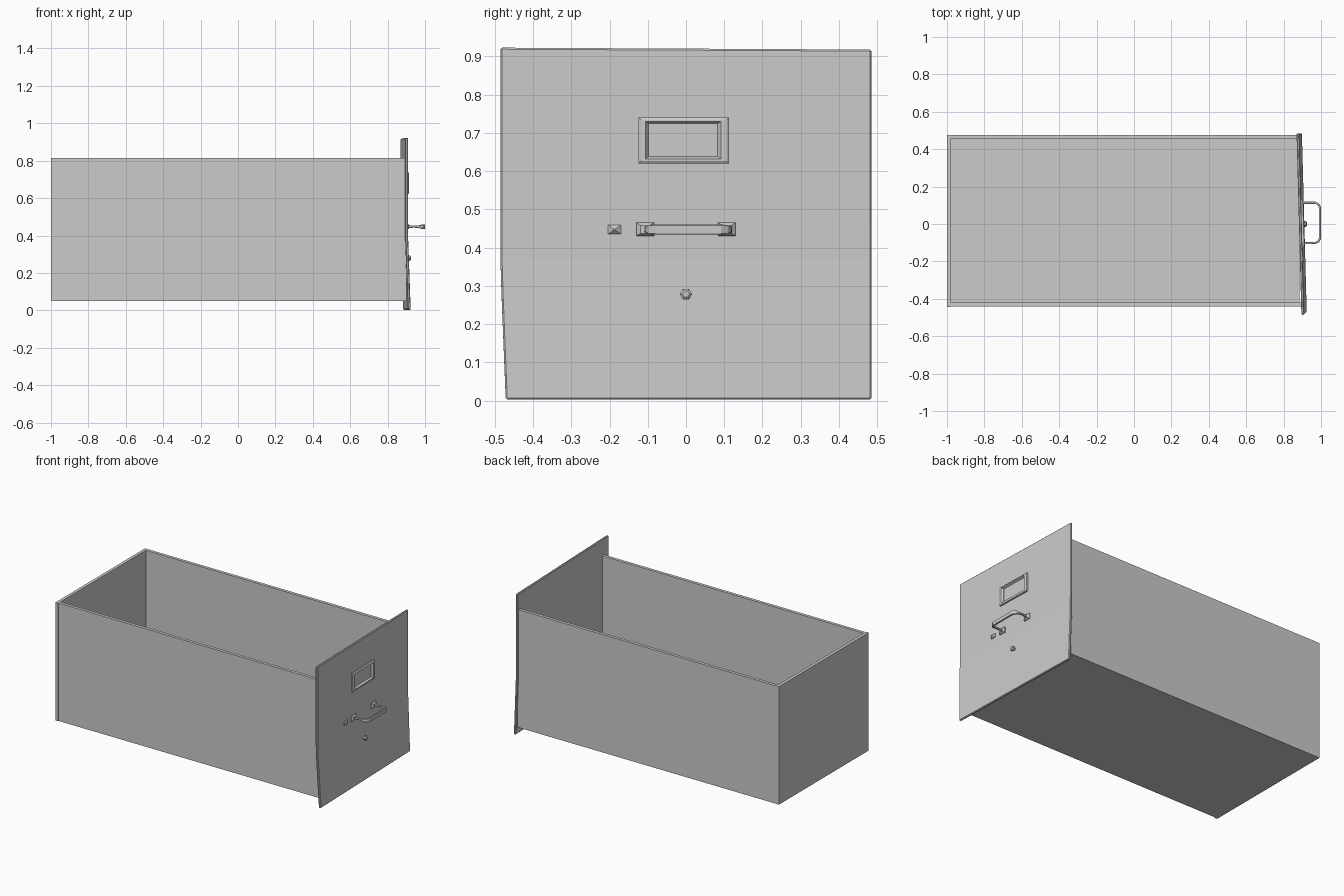
import bpy, bmesh, math
from mathutils import Vector

if "Cube" in bpy.data.objects:
    bpy.data.objects.remove(bpy.data.objects["Cube"], do_unlink=True)

grey = bpy.data.materials.new("painted_grey_steel")
grey.use_nodes = True
STEEL = (0.6, 0.6, 0.6, 1)
grey.diffuse_color = STEEL
grey.node_tree.nodes["Principled BSDF"].inputs["Base Color"].default_value = STEEL


def finish(name, bm, bevel=0):
    """Turn a bmesh into a named object with the steel material."""
    bmesh.ops.recalc_face_normals(bm, faces=bm.faces)
    mesh = bpy.data.meshes.new(name)
    bm.to_mesh(mesh)
    bm.free()
    mesh.materials.append(grey)
    ob = bpy.data.objects.new(name, mesh)
    bpy.context.collection.objects.link(ob)
    if bevel:
        mod = ob.modifiers.new("edge", "BEVEL")
        mod.width, mod.segments, mod.limit_method = bevel, 1, 'ANGLE'
    return ob


def box(name, lo, hi, bevel=0):
    bm = bmesh.new()
    bmesh.ops.create_cube(bm, size=1)
    lo, hi = Vector(lo), Vector(hi)
    for v in bm.verts:
        v.co = (lo + hi) / 2 + v.co * (hi - lo)
    return finish(name, bm, bevel)


def skin(name, rings, bevel=0, closed=False):
    """Join successive rings of points with quads; cap the ends if open."""
    bm = bmesh.new()
    loops = [[bm.verts.new(p) for p in ring] for ring in rings]
    pairs = list(zip(loops, loops[1:]))
    if closed:
        pairs.append((loops[-1], loops[0]))
    else:
        bm.faces.new(loops[0])
        bm.faces.new(loops[-1])
    for a, b in pairs:
        for i in range(len(a)):
            j = (i + 1) % len(a)
            bm.faces.new((a[i], a[j], b[j], b[i]))
    return finish(name, bm, bevel)


def face_x(y, z):
    """Outer surface of the slightly skewed, dented front panel."""
    near = (0.485 - y) / 0.97
    dent = max(0, 0.38 - z) / 0.38
    return 0.884 + 0.026 * near + 0.014 * dent


def rect(x, y0, y1, z0, z1):
    """Rectangle standing x proud of the front panel."""
    return [(face_x(y, z) + x, y, z)
            for y, z in ((y0, z0), (y1, z0), (y1, z1), (y0, z1))]


# Drawer body: open-topped tray
LEFT, RIGHT, BACK, FRONT, LOW, HIGH, T = 0.475, -0.44, -1, 0.885, 0.05, 0.815, 0.02
box("back_wall", (BACK, RIGHT - 0.005, LOW), (BACK + T, LEFT, HIGH))
box("left_wall", (BACK + T, LEFT - T, LOW), (FRONT - 0.01, LEFT, HIGH))
box("right_wall", (BACK + T, RIGHT, LOW), (FRONT + 0.015, RIGHT + T, HIGH))
box("drawer_floor", (BACK + T, RIGHT + T, LOW), (FRONT, LEFT - T, LOW + T))

# Front panel: bent sheet with a pulled-in lower corner
bm = bmesh.new()
bmesh.ops.create_grid(bm, x_segments=8, y_segments=10, size=0.5)
for v in bm.verts:
    u, w = v.co.x, v.co.y + 0.5
    y, z = 0.97 * u, 0.003 + w * (0.917 - 0.005 * u)
    if u < -0.49:
        y += 0.014 * max(0, 0.35 - z) / 0.35
    v.co = (face_x(y, z), y, z)
sheet = finish("front_panel", bm)
if sheet.data.polygons[0].normal.x < 0:
    sheet.data.flip_normals()
solid = sheet.modifiers.new("thickness", "SOLIDIFY")
solid.thickness, solid.offset = 0.015, -1
edge = sheet.modifiers.new("edge", "BEVEL")
edge.width, edge.segments, edge.limit_method = 0.004, 1, 'ANGLE'

# Label holder: raised frame with a sloped inner lip
skin("label_holder", [
    rect(-0.004, -0.124, 0.112, 0.62, 0.74),
    rect(0.009, -0.124, 0.112, 0.62, 0.74),
    rect(0.013, -0.118, 0.106, 0.626, 0.734),
    rect(0.013, -0.106, 0.092, 0.632, 0.73),
    rect(0.002, -0.098, 0.083, 0.638, 0.724),
    rect(-0.004, -0.098, 0.083, 0.638, 0.724)], closed=True)

# Handle: flat bar with waisted legs and rounded corners
half = [(0.897, 0.108, 0.012), (0.915, 0.108, 0.008), (0.94, 0.108, 0.005),
        (0.97, 0.107, 0.008), (0.985, 0.1, 0.012), (0.994, 0.085, 0.013)]
path = half + [(x, -y, h) for x, y, h in reversed(half)]
rings = []
for i, (x, y, h) in enumerate(path):
    a, b = path[max(i - 1, 0)], path[min(i + 1, len(path) - 1)]
    side = Vector((a[1] - b[1], b[0] - a[0])).normalized() * 0.006
    rings.append([(x + s * side.x, y + 0.006 + s * side.y, 0.447 + t * h)
                  for s, t in ((-1, -1), (1, -1), (1, 1), (-1, 1))])
skin("pull_handle", rings, 0.002)

# Handle feet, either side
for label, y in (("left", 0.107), ("right", -0.107)):
    skin(label + "_handle_foot", [
        rect(-0.004, y - 0.023, y + 0.023, 0.43, 0.465),
        rect(0.005, y - 0.023, y + 0.023, 0.43, 0.465),
        rect(0.014, y - 0.012, y + 0.012, 0.437, 0.458)])

# Latch button: small pyramid beside the handle
skin("latch_button", [
    rect(-0.004, -0.204, -0.17, 0.435, 0.459),
    rect(0.004, -0.204, -0.17, 0.435, 0.459),
    rect(0.014, -0.19, -0.184, 0.445, 0.449)])

# Lock knob: six-sided, with a domed end
rings = []
for x, r in ((-0.004, 0.009), (0.008, 0.009), (0.012, 0.016), (0.019, 0.016), (0.024, 0.009)):
    rings.append([(face_x(0, 0.278) + x, r * math.cos(k * math.pi / 3),
                   0.278 + r * math.sin(k * math.pi / 3)) for k in range(6)])
skin("lock_knob", rings)
